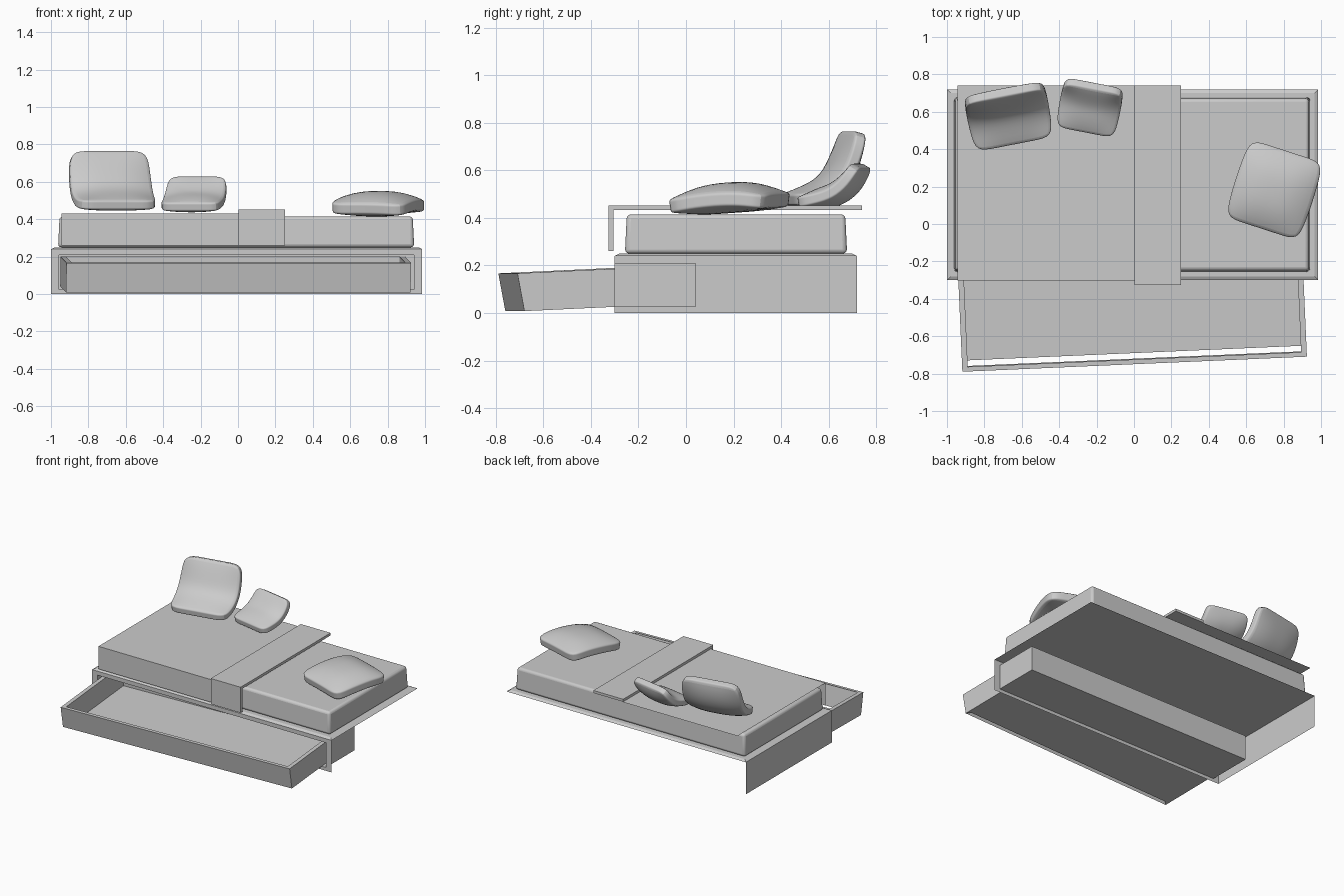
import bpy, bmesh, math
from mathutils import Vector

if "Cube" in bpy.data.objects:
    bpy.data.objects.remove(bpy.data.objects["Cube"])


def mesh_object(name, verts, faces):
    me = bpy.data.meshes.new(name)
    me.from_pydata(verts, [], faces)
    me.update()
    ob = bpy.data.objects.new(name, me)
    bpy.context.collection.objects.link(ob)
    return ob


def sheets(name, quads):
    """Object made of separate quads, welded where they meet."""
    verts = [v for q in quads for v in q]
    ob = mesh_object(name, verts, [tuple(range(4 * i, 4 * i + 4)) for i in range(len(quads))])
    bm = bmesh.new()
    bm.from_mesh(ob.data)
    bmesh.ops.remove_doubles(bm, verts=bm.verts, dist=1e-5)
    bm.to_mesh(ob.data)
    bm.free()
    return ob


def tapered_box(name, x0, x1, y0, y1, z0, z1, inset=0.0):
    r = lambda d, z: [(x0 + d, y0 + d, z), (x1 - d, y0 + d, z), (x1 - d, y1 - d, z), (x0 + d, y1 - d, z)]
    return mesh_object(name, r(0, z0) + r(inset, z1),
                       [(3, 2, 1, 0), (4, 5, 6, 7), (0, 1, 5, 4), (1, 2, 6, 5), (2, 3, 7, 6), (3, 0, 4, 7)])


def smooth(ob, angle):
    bpy.ops.object.select_all(action='DESELECT')
    ob.select_set(True)
    bpy.context.view_layer.objects.active = ob
    bpy.ops.object.shade_smooth_by_angle(angle=math.radians(angle))


def extrude_x(name, profile, x0, x1):
    """Closed (y, z) profile extruded along x."""
    n = len(profile)
    verts = [(x, y, z) for x in (x0, x1) for y, z in profile]
    faces = [(i, (i + 1) % n, n + (i + 1) % n, n + i) for i in range(n)]
    return mesh_object(name, verts, faces + [tuple(reversed(range(n))), tuple(range(n, 2 * n))])


# bed frame: chamfered top board, left end panel, front panel with opening
X0, X1, Y0, Y1, ZT = -1.0, 0.985, -0.30, 0.72, 0.24
hx0, hx1, hz0, hz1, hy = -0.957, 0.94, 0.025, 0.21, 0.04
tapered_box("top_board", X0, X1, Y0, Y1, ZT, 0.25, 0.02)
sheets("left_end_panel", [[(X0, Y1, 0), (X0, Y0, 0), (X0, Y0, ZT), (X0, Y1, ZT)]])
rect = lambda a, b, c, d: [(a, Y0, c), (b, Y0, c), (b, Y0, d), (a, Y0, d)]
sheets("front_panel", [rect(X0, hx0, 0, ZT), rect(hx1, X1, 0, ZT),
                       rect(hx0, hx1, 0, hz0), rect(hx0, hx1, hz1, ZT)])

# drawer pocket behind the opening
f = [(hx0, Y0, hz0), (hx1, Y0, hz0), (hx1, Y0, hz1), (hx0, Y0, hz1)]
b = [(x, hy, z) for x, _, z in f]
sheets("drawer_pocket", [[f[i], f[(i + 1) % 4], b[(i + 1) % 4], b[i]] for i in range(4)] + [b])

# pulled-out drawer, slightly twisted and tipped
W, T, H, L, RAKE = 0.922, 0.03, 0.16, 0.74, 0.022
quads = [
    [(-W, RAKE, 0), (W, RAKE, 0), (W, 0, H), (-W, 0, H)],                  # front
    [(-W, 0, H), (W, 0, H), (W - T, 0.025, H), (T - W, 0.025, H)],         # front rim
    [(T - W, 0.052, 0), (W - T, 0.052, 0), (W - T, L, 0), (T - W, L, 0)],  # floor
    [(W, L, 0), (-W, L, 0), (-W, L, H), (W, L, H)],                        # back
]
for s in (-1, 1):
    o, i = s * W, s * (W - T)
    quads += [
        [(o, RAKE, 0), (o, L, 0), (o, L, H), (o, 0, H)],
        [(i, 0.052, 0), (i, L, 0), (i, L, H), (i, 0.025, H)],
        [(o, 0, H), (i, 0.025, H), (i, L, H), (o, L, H)],
        [(o, RAKE, 0), (i, 0.052, 0), (i, L, 0), (o, L, 0)],
    ]
drawer = sheets("drawer", quads)
drawer.location = (0.003, -0.742, 0.007)
drawer.rotation_euler = (math.radians(2.7), 0, math.radians(2.5))

# mattress
mattress = tapered_box("mattress", -0.962, 0.942, -0.257, 0.678, 0.25, 0.415, 0.008)
bev = mattress.modifiers.new("bevel", 'BEVEL')
bev.width, bev.segments = 0.018, 3
smooth(mattress, 40)

# blanket sheet with front drop, and the thicker folded band
yb = 0.74
sheets("blanket", [[(-0.945, -0.303, 0.43), (0.01, -0.303, 0.43), (0.01, yb, 0.43), (-0.945, yb, 0.43)],
                   [(-0.945, -0.303, 0.26), (0.01, -0.303, 0.26), (0.01, -0.303, 0.43), (-0.945, -0.303, 0.43)]])
extrude_x("blanket_fold", [(-0.327, 0.26), (-0.305, 0.26), (-0.305, 0.433), (yb, 0.433),
                           (yb, 0.452), (-0.327, 0.452)], 0.003, 0.25)


def pillow(name, loc, rot, half_w, thick, line, droop=0.0):
    """Padded slab bent along a (y, z) centre line."""
    bm = bmesh.new()
    bmesh.ops.create_cube(bm, size=2)
    bmesh.ops.subdivide_edges(bm, edges=bm.edges[:], cuts=3, use_grid_fill=True)
    pts = [Vector(p) for p in line]
    for v in bm.verts:
        u, t, w = v.co
        k = (t + 1) / 2 * (len(pts) - 1)
        i = min(int(k), len(pts) - 2)
        c = pts[i].lerp(pts[i + 1], k - i)
        a, d = pts[max(int(k + 0.5) - 1, 0)], pts[min(int(k + 0.5) + 1, len(pts) - 1)]
        tan = (d - a).normalized()
        h = w * thick * (0.5 + 0.5 * (1 - u ** 4) * (1 - t ** 4))
        v.co = (u * half_w * (1 - 0.06 * t * t), c.x - tan.y * h,
                c.y + tan.x * h - droop * max(u, 0) ** 2)
    me = bpy.data.meshes.new(name)
    bm.to_mesh(me)
    bm.free()
    ob = bpy.data.objects.new(name, me)
    bpy.context.collection.objects.link(ob)
    ob.location = (loc[0], loc[1], 0)
    ob.rotation_euler.z = math.radians(rot)
    sub = ob.modifiers.new("subdivision", 'SUBSURF')
    sub.levels = sub.render_levels = 2
    smooth(ob, 60)


# two bent back pillows and one lying pillow
pillow("large_back_pillow", (-0.672, 0.59), 11, 0.222, 0.055,
       [(-0.165, 0.475), (-0.06, 0.49), (0.035, 0.545), (0.085, 0.65), (0.115, 0.76)])
pillow("small_back_pillow", (-0.235, 0.63), -11, 0.165, 0.05,
       [(-0.14, 0.465), (-0.06, 0.48), (0.01, 0.50), (0.07, 0.55), (0.11, 0.62)])
pillow("flat_pillow", (0.75, 0.183), -18, 0.215, 0.066,
       [(-0.215, 0.455), (-0.11, 0.475), (0.0, 0.487), (0.11, 0.49), (0.215, 0.475)], 0.01)
